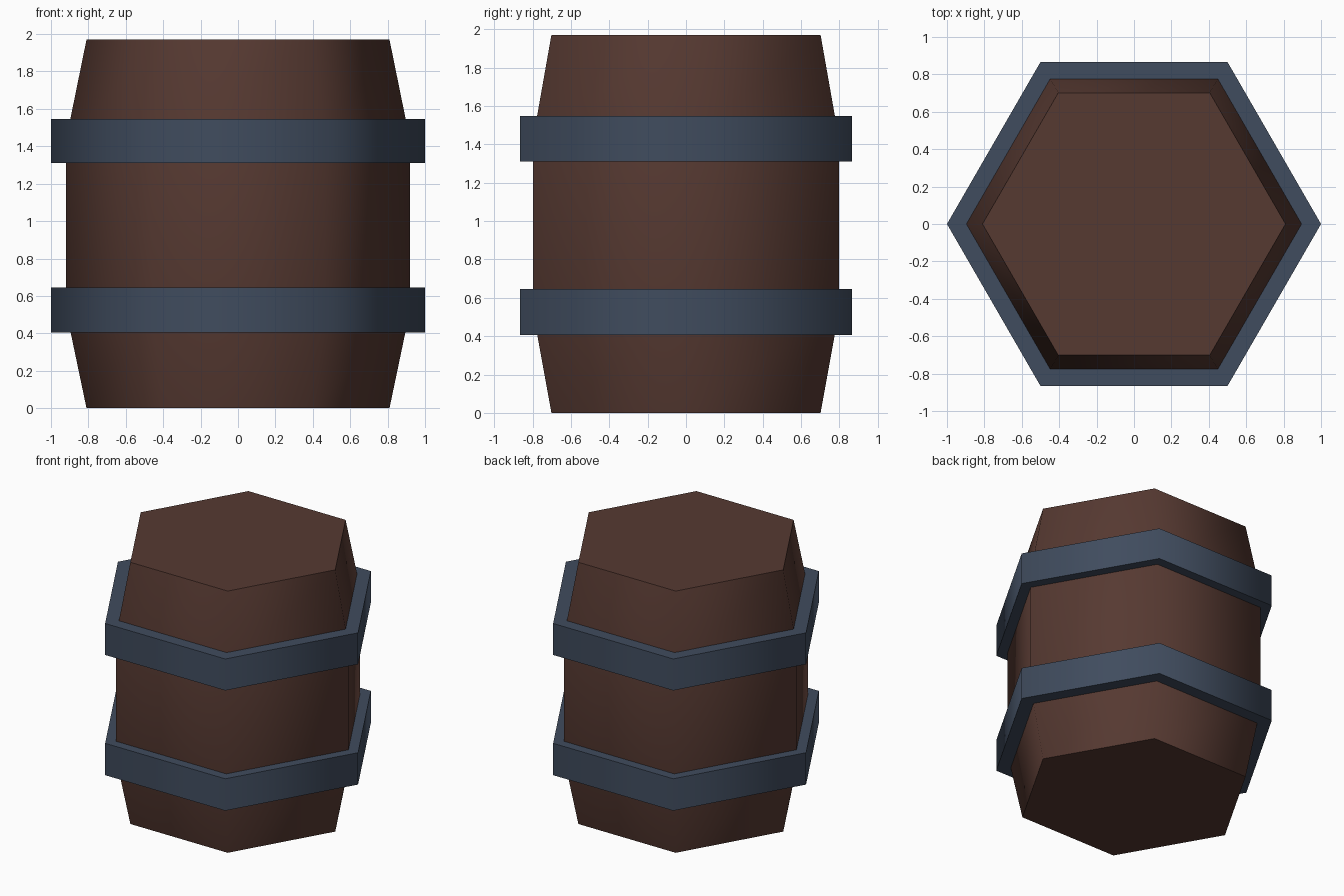
import bpy, bmesh, math

if "Cube" in bpy.data.objects:
    bpy.data.objects.remove(bpy.data.objects["Cube"])

SIDES = 6


def material(name, rgb):
    m = bpy.data.materials.new(name)
    m.diffuse_color = (*rgb, 1.0)
    m.use_nodes = True
    m.node_tree.nodes["Principled BSDF"].inputs["Base Color"].default_value = m.diffuse_color
    return m


def lathe(name, profile, mat, ring=False):
    """Spin (radius, z) points into a six-sided solid; ring=True closes the profile on itself."""
    bm = bmesh.new()
    loops = []
    for r, z in profile:
        loops.append([bm.verts.new((r * math.cos(math.tau * i / SIDES),
                                    r * math.sin(math.tau * i / SIDES), z))
                      for i in range(SIDES)])
    pairs = list(zip(loops, loops[1:]))
    if ring:
        pairs.append((loops[-1], loops[0]))
    for a, b in pairs:
        for i in range(SIDES):
            j = (i + 1) % SIDES
            bm.faces.new((a[i], a[j], b[j], b[i]))
    if not ring:
        bm.faces.new(loops[0][::-1])
        bm.faces.new(loops[-1])
    bmesh.ops.recalc_face_normals(bm, faces=bm.faces)
    # Sides shade smoothly around the barrel, rims stay sharp
    for f in bm.faces:
        f.smooth = True
    for e in bm.edges:
        e.smooth = e.calc_face_angle(0) < math.radians(65)
    me = bpy.data.meshes.new(name)
    bm.to_mesh(me)
    bm.free()
    me.materials.append(mat)
    ob = bpy.data.objects.new(name, me)
    bpy.context.collection.objects.link(ob)
    return ob


wood = material("dark_wood", (0.093, 0.041, 0.031))
iron = material("blue_grey_iron", (0.051, 0.072, 0.112))

# Wooden body: tapered ends, straight middle
lathe("barrel_body", [(0.81, 0), (0.92, 0.525), (0.92, 1.43), (0.81, 1.97)], wood)

# Iron hoops
for name, z0, z1 in (("lower_hoop", 0.405, 0.645), ("upper_hoop", 1.31, 1.547)):
    lathe(name, [(1, z0), (1, z1), (0.89, z1), (0.89, z0)], iron, ring=True)
